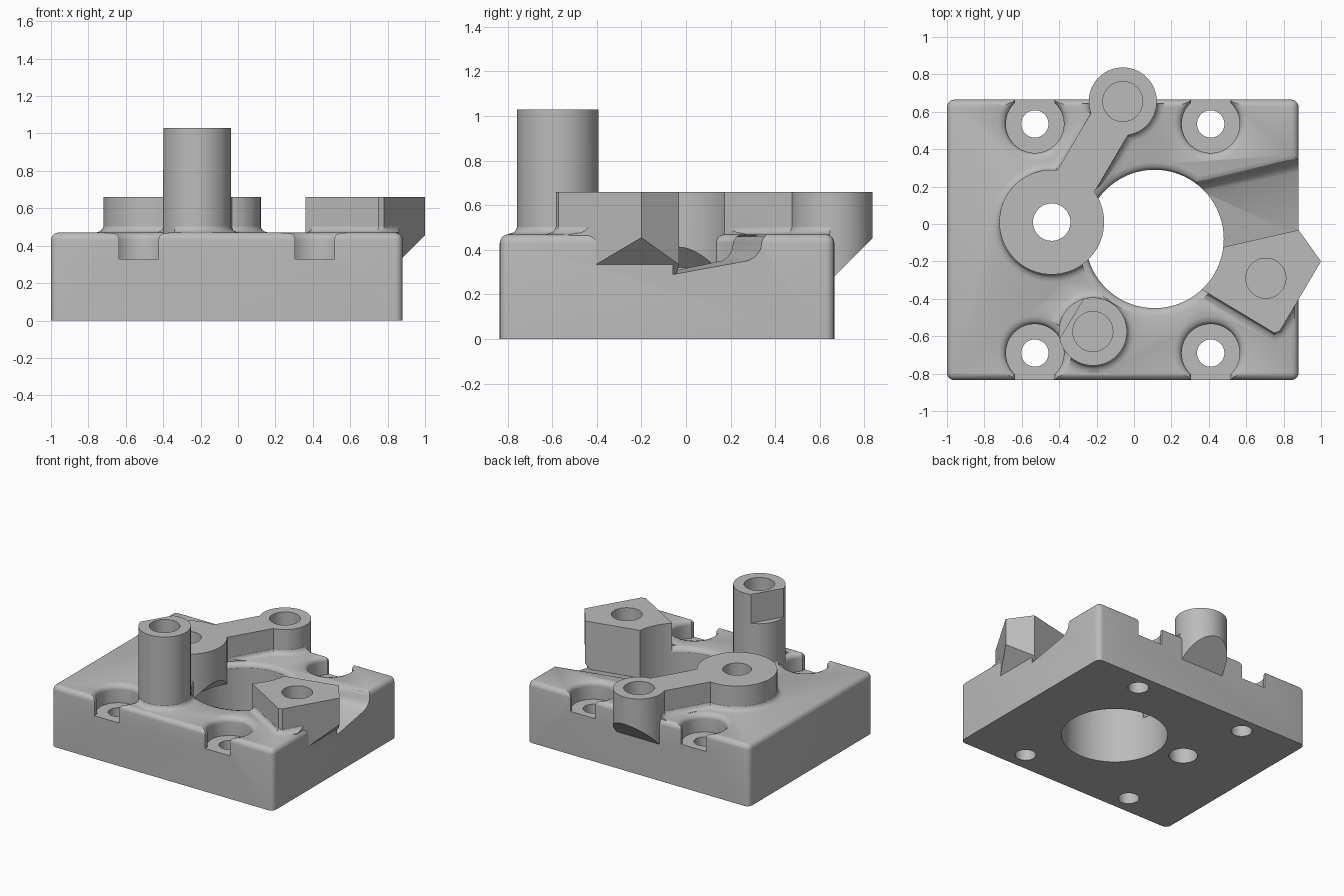
import bpy, bmesh
from math import sin, cos, pi, sqrt
from mathutils import Vector

cube = bpy.data.objects.get("Cube")
if cube:
    bpy.data.objects.remove(cube)

TOP, ARM_TOP, R = 0.47, 0.66, 0.04
X0, X1, Y0, Y1 = -1.0, 0.88, -0.835, 0.665
BORE, BORE_R = (0.11, -0.08), 0.37
HUB, TIP, TOWER, PAD = (-0.44, 0.01), (-0.06, 0.655), (-0.22, -0.575), (0.705, -0.29)


def circle(c, r, n=72):
    return [(c[0] + r * cos(2 * pi * i / n), c[1] + r * sin(2 * pi * i / n)) for i in range(n)]


def rect(x0, x1, y0, y1):
    return [(x0, y0), (x1, y0), (x1, y1), (x0, y1)]


def strip(a, b, half):
    a, b = Vector(a), Vector(b)
    d = (b - a).normalized() * half
    n = Vector((-d.y, d.x))
    return [a - n, b - n, b + n, a + n]


def grow(pts, d):
    """Mitred offset of a convex counter-clockwise outline."""
    pts = [Vector(p) for p in pts]
    out = []
    for i, p in enumerate(pts):
        e1 = (p - pts[i - 1]).normalized()
        e2 = (pts[(i + 1) % len(pts)] - p).normalized()
        n1, n2 = Vector((e1.y, -e1.x)), Vector((e2.y, -e2.x))
        out.append(p + (n1 + n2) * d / (1 + n1.dot(n2)))
    return out


def solid(name, pts, layers):
    """Stack an outline through (offset, height) layers and cap it."""
    bm = bmesh.new()
    rings = [[bm.verts.new((p.x, p.y, z)) for p in grow(pts, d)] for d, z in layers]
    n = len(pts)
    for a, b in zip(rings, rings[1:]):
        for i in range(n):
            j = (i + 1) % n
            bm.faces.new((a[i], a[j], b[j], b[i]))
    bm.faces.new(rings[0][::-1])
    bm.faces.new(rings[-1])
    return finish(name, bm)


def finish(name, bm):
    bmesh.ops.recalc_face_normals(bm, faces=bm.faces[:])
    mesh = bpy.data.meshes.new(name)
    bm.to_mesh(mesh)
    bm.free()
    ob = bpy.data.objects.new(name, mesh)
    bpy.context.collection.objects.link(ob)
    return ob


def prism(name, pts, z0, z1):
    return solid(name, pts, [(0, z0), (0, z1)])


def combine(ob, other, op):
    """Apply a boolean and discard the second object."""
    mod = ob.modifiers.new("combine", "BOOLEAN")
    mod.operation, mod.solver, mod.object = op, "EXACT", other
    bpy.context.view_layer.update()
    dg = bpy.context.evaluated_depsgraph_get()
    mesh = bpy.data.meshes.new_from_object(ob.evaluated_get(dg))
    ob.modifiers.clear()
    ob.data = mesh
    bpy.data.objects.remove(other)


def undercut(ob, co, normal):
    """Slice away the material below a sloping plane."""
    bm = bmesh.new()
    bm.from_mesh(ob.data)
    geom = bm.verts[:] + bm.edges[:] + bm.faces[:]
    cut = bmesh.ops.bisect_plane(bm, geom=geom, plane_co=co, plane_no=normal, clear_inner=True)
    edges = [e for e in cut["geom_cut"] if isinstance(e, bmesh.types.BMEdge)]
    bmesh.ops.contextual_create(bm, geom=edges)
    bmesh.ops.recalc_face_normals(bm, faces=bm.faces[:])
    bm.to_mesh(ob.data)
    bm.free()


# Fillet profiles: rounded rim for cutters, flared foot for raised parts
steps = [i / 5 for i in range(1, 6)]
rim = [(R - R * sqrt(1 - t * t), TOP - R + R * t) for t in steps] + [(R, 0.6)]
foot = [(R, 0.4)] + [(R - R * sqrt(1 - t * t), TOP + R - R * t) for t in steps[::-1]]
foot += [(-0.01, TOP + R)]

# Base block with rounded upright and top edges
bm = bmesh.new()
bmesh.ops.create_cube(bm, size=1)
for v in bm.verts:
    v.co = ((X0 + X1) / 2 + v.co.x * (X1 - X0), (Y0 + Y1) / 2 + v.co.y * (Y1 - Y0), (v.co.z + 0.5) * TOP)
edges = [e for e in bm.edges if max(v.co.z for v in e.verts) > 0.1]
bmesh.ops.bevel(bm, geom=edges, offset=R, segments=5, profile=0.5, affect="EDGES")
body = finish("machined_block", bm)

# Raised part outlines
hub, tip, tower = circle(HUB, 0.28), circle(TIP, 0.182), circle(TOWER, 0.182)
web = strip(HUB, TIP, 0.115)
pad = [(0.3, -0.313), (0.75, -0.583), (0.78, -0.572), (1.0, -0.2), (0.88, -0.032), (0.3, -0.164)]

# Flared feet, kept within the block
for outline in (hub, tip, web, tower, pad):
    flare = solid("foot", outline, foot)
    combine(flare, prism("clip", rect(X0 + 0.02, X1 - 0.02, Y0 + 0.02, Y1 - 0.02), 0.3, 1), "INTERSECT")
    combine(body, flare, "UNION")

# Sloping channel beside the pad
section = [(-0.26, 0.29), (0.07, 0.352), (0.1, 0.37), (0.122, 0.4), (0.13, 0.44),
           (0.142, 0.46), (0.17, 0.473), (0.17, 0.7), (-0.26, 0.7)]
along, across = Vector((0.973, 0.23, 0)), Vector((-0.23, 0.973, 0))
bm = bmesh.new()
ends = [[bm.verts.new(along * u + across * v + Vector((0, 0, z))) for v, z in section] for u in (0.25, 1.2)]
for i in range(len(section)):
    j = (i + 1) % len(section)
    bm.faces.new((ends[0][i], ends[0][j], ends[1][j], ends[1][i]))
bm.faces.new(ends[0])
bm.faces.new(ends[1])
combine(body, finish("channel_cutter", bm), "DIFFERENCE")

# Rounded rim of the large bore
combine(body, solid("rim_cutter", circle(BORE, BORE_R), [(-0.01, TOP - R)] + rim), "DIFFERENCE")

# Corner counterbores with slots open to the edge
corners = [(x, y) for x in (-0.53, 0.41) for y in (-0.69, 0.535)]
for x, y in corners:
    low, high = (Y0 - 0.1, y) if y < 0 else (y, Y1 + 0.1)
    for outline in (circle((x, y), 0.155), rect(x - 0.105, x + 0.105, low, high)):
        combine(body, solid("seat_cutter", outline, [(0, 0.33), (0, TOP - R)] + rim), "DIFFERENCE")

# Five-sided pad with sloping underside, then the large bore through both
pad_ob = prism("pad", pad, 0.15, ARM_TOP)
undercut(pad_ob, (X1, 0, 0.335), (-1, 0, 1))
combine(body, pad_ob, "UNION")
combine(body, prism("bore_cutter", circle(BORE, BORE_R), -0.1, 0.9), "DIFFERENCE")

# Tall tower with a flat near its top
tower_ob = prism("tower", tower, 0.3, 1.03)
flat = Vector((-0.857, 0.514))
near = Vector(TOWER) + flat * 0.133
combine(tower_ob, prism("flat_cutter", strip(near, near + flat * 0.2, 0.4), 0.81, 1.2), "DIFFERENCE")
combine(body, tower_ob, "UNION")

# Arm: hub overhanging the bore on a conical underside, web, and tip overhanging the back
arm = prism("arm", hub, 0.2, ARM_TOP)
cone = solid("cone_cutter", circle(BORE, BORE_R), [(0.02, -0.1), (0.02, 0.3), (-0.36, 0.68)])
combine(arm, cone, "DIFFERENCE")
combine(arm, prism("web", web, 0.35, ARM_TOP), "UNION")
tip_ob = prism("tip", tip, 0.2, ARM_TOP)
undercut(tip_ob, (0, Y1, 0.28), (0, -1, 1))
combine(arm, tip_ob, "UNION")
combine(body, arm, "UNION")

# Bolt holes, through hub hole and blind holes
holes = [(c, 0.073, -0.1, 0.4) for c in corners]
holes += [(HUB, 0.1, -0.1, 0.8), (TIP, 0.107, 0.4, 0.8), (PAD, 0.107, 0.4, 0.8), (TOWER, 0.107, 0.7, 1.2)]
for c, r, z0, z1 in holes:
    combine(body, prism("hole_cutter", circle(c, r, 48), z0, z1), "DIFFERENCE")

# Plain grey finish
grey = bpy.data.materials.new("plain_grey")
grey.use_nodes = True
colour = (0.5, 0.5, 0.5, 1)
grey.diffuse_color = colour
grey.node_tree.nodes["Principled BSDF"].inputs["Base Color"].default_value = colour
body.data.materials.clear()
body.data.materials.append(grey)
for poly in body.data.polygons:
    poly.material_index = 0

bpy.ops.object.select_all(action="DESELECT")
body.select_set(True)
bpy.context.view_layer.objects.active = body
bpy.ops.object.shade_smooth_by_angle(angle=pi / 6)
